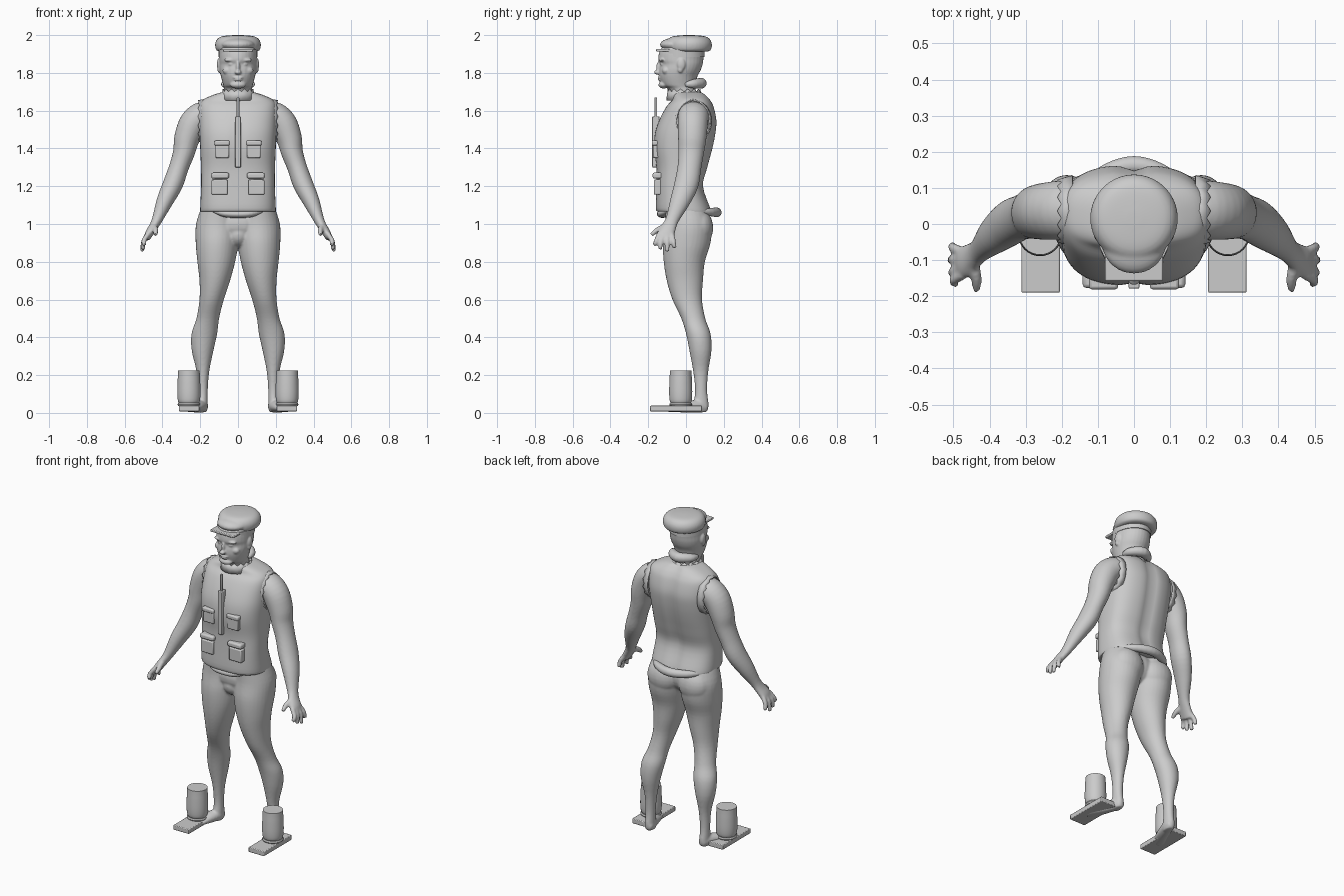
import bpy, bmesh, math
from mathutils import Vector, Matrix

cube = bpy.data.objects.get("Cube")
if cube:
    bpy.data.objects.remove(cube, do_unlink=True)

grey = bpy.data.materials.new("plain grey")
grey.use_nodes = True
COLOUR = (0.6, 0.6, 0.6, 1)
grey.diffuse_color = COLOUR
grey.node_tree.nodes["Principled BSDF"].inputs["Base Color"].default_value = COLOUR


def finish(bm, name, voxel=0, smooth=4, bevel=0, angle=40):
    """Turn a bmesh into an object, optionally fusing its volumes."""
    bmesh.ops.recalc_face_normals(bm, faces=bm.faces)
    me = bpy.data.meshes.new(name)
    bm.to_mesh(me)
    bm.free()
    me.materials.append(grey)
    ob = bpy.data.objects.new(name, me)
    bpy.context.collection.objects.link(ob)
    bpy.ops.object.select_all(action='DESELECT')
    ob.select_set(True)
    bpy.context.view_layer.objects.active = ob
    if bevel:
        mod = ob.modifiers.new("bevel", 'BEVEL')
        mod.width, mod.segments = bevel, 2
    if voxel:
        mod = ob.modifiers.new("fuse", 'REMESH')
        mod.mode, mod.voxel_size, mod.use_smooth_shade = 'VOXEL', voxel, True
        mod = ob.modifiers.new("soften", 'SMOOTH')
        mod.factor, mod.iterations = 0.5, smooth
    else:
        bpy.ops.object.shade_smooth_by_angle(angle=math.radians(angle))
    return ob


def spline(rows, steps=4):
    """Smoothly interpolate rows of numbers, passing through each row."""
    rows = [Vector(r) for r in rows]
    out = []
    for i in range(len(rows) - 1):
        a, b, c, d = (rows[min(max(i + k, 0), len(rows) - 1)] for k in (-1, 0, 1, 2))
        for k in range(steps):
            t = k / steps
            out.append(b + t / 2 * ((c - a) + t * ((2 * a - 5 * b + 4 * c - d)
                                                  + t * (3 * (b - c) + d - a))))
    return out + [rows[-1]]


def loft(bm, rows, power=2.0, flat=True, side=1, sides=32, steps=4):
    """Skin oval rings given as centre x, y, z, and two radii."""
    pts = spline(rows, steps)
    rings = []
    for i, p in enumerate(pts):
        c = Vector(p[:3])
        u, v = Vector((1, 0, 0)), Vector((0, 1, 0))
        if not flat:
            t = (Vector(pts[min(i + 1, len(pts) - 1)][:3])
                 - Vector(pts[max(i - 1, 0)][:3])).normalized()
            v = (v - t * v.dot(t)).normalized()
            u = v.cross(t)
        ring = []
        for k in range(sides):
            a = 2 * math.pi * k / sides
            ca, sa = math.cos(a), math.sin(a)
            co = (c + u * p[3] * math.copysign(abs(ca) ** (2 / power), ca)
                  + v * p[4] * math.copysign(abs(sa) ** (2 / power), sa))
            ring.append(bm.verts.new((co.x * side, co.y, co.z)))
        rings.append(ring)
    for r, s in zip(rings, rings[1:]):
        for k in range(sides):
            n = (k + 1) % sides
            bm.faces.new((r[k], r[n], s[n], s[k]))
    bm.faces.new(rings[0])
    bm.faces.new(rings[-1])


def spans(rows):
    """Convert z, x low, x high, y front, y back into loft rows."""
    return [((a + b) / 2, (f + k) / 2, z, (b - a) / 2, (k - f) / 2)
            for z, a, b, f, k in rows]


def blob(bm, centre, size):
    m = Matrix.Translation(centre) @ Matrix.Diagonal((*size, 1))
    bmesh.ops.create_uvsphere(bm, u_segments=24, v_segments=14, radius=1, matrix=m)


def box(name, lo, hi, bevel=0.006):
    bm = bmesh.new()
    lo, hi = Vector(lo), Vector(hi)
    m = Matrix.Translation((lo + hi) / 2) @ Matrix.Diagonal((*(hi - lo), 1))
    bmesh.ops.create_cube(bm, size=1, matrix=m)
    return finish(bm, name, bevel=bevel)


# Body: legs, hips, feet, arms and hands fused into one skin
bm = bmesh.new()
leg = spans([(1.1, 0, .19, -.11, .1), (1.0, -.01, .222, -.11, .135),
             (.9, -.002, .224, -.122, .13), (.8, .015, .215, -.118, .1),
             (.7, .042, .204, -.102, .09), (.6, .075, .204, -.072, .085),
             (.5, .1, .22, -.025, .102), (.42, .11, .246, 0, .13),
             (.33, .13, .245, .018, .135), (.22, .152, .22, .038, .118),
             (.12, .16, .215, .048, .112), (.04, .16, .215, .04, .12),
             (.005, .165, .21, .045, .11)])
foot = [(.185, .115, .03, .02, .02), (.19, .08, .035, .032, .034), (.215, .01, .032, .04, .03),
        (.245, -.06, .024, .045, .02), (.255, -.1, .018, .03, .012)]
arm = [(.13, .04, 1.58, .04, .06), (.18, .04, 1.58, .07, .08), (.235, .036, 1.535, .075, .08),
       (.27, .033, 1.455, .068, .075), (.286, .027, 1.38, .058, .068), (.313, .018, 1.3, .052, .063),
       (.345, .002, 1.21, .053, .064), (.388, -.032, 1.12, .044, .053),
       (.425, -.07, 1.03, .029, .036), (.445, -.088, .99, .024, .038),
       (.47, -.105, .95, .022, .045), (.483, -.112, .922, .017, .043)]
tips = [(-.145, .492, -.168, .888), (-.122, .503, -.138, .865),
        (-.098, .508, -.1, .853), (-.074, .503, -.06, .872)]
for s in (1, -1):
    loft(bm, leg, side=s)
    # The foot runs along y, so its rings are turned upright
    n = len(bm.verts)
    loft(bm, [(x, z, -y, a, b) for x, y, z, a, b in foot], side=s)
    bm.verts.ensure_lookup_table()
    for v in bm.verts[n:]:
        v.co.y, v.co.z = -v.co.z, max(v.co.y, .002)
    loft(bm, arm, flat=False, side=s)
    for y, tx, ty, tz in tips:
        loft(bm, [(.474, y * .9 - .01, .95, .013, .014),
                  (.499, (y + ty) / 2, .91, .0135, .0135),
                  (tx, ty, tz, .011, .011)], flat=False, side=s, sides=12)
    loft(bm, [(.447, -.1, .99, .016, .018), (.436, -.15, .968, .015, .016),
              (.437, -.184, .942, .011, .011)], flat=False, side=s, sides=12)
    blob(bm, (.105 * s, .068, .98), (.1, .076, .1))
blob(bm, (0, 0, 1.0), (.16, .11, .11))
blob(bm, (0, -.03, .945), (.07, .075, .07))
finish(bm, "body", voxel=.0065, smooth=5)

# Head and neck with face features
bm = bmesh.new()
skull = spans([(z, -w, w, f, b) for z, w, f, b in (
    (1.58, .085, -.06, .09), (1.66, .076, -.08, .07), (1.715, .074, -.095, .05),
    (1.735, .078, -.125, .05), (1.78, .09, -.142, .06), (1.815, .098, -.143, .078),
    (1.845, .1, -.138, .088), (1.872, .1, -.147, .092), (1.92, .098, -.138, .095),
    (1.95, .08, -.11, .08))])
loft(bm, skull)
blob(bm, (0, -.118, 1.737), (.042, .028, .02))
blob(bm, (0, -.15, 1.803), (.018, .02, .012))
blob(bm, (0, -.143, 1.828), (.011, .015, .034))
for z, w in ((1.775, .028), (1.764, .023)):
    blob(bm, (0, -.137, z), (w, .012, .0065))
for s in (1, -1):
    blob(bm, (.038 * s, -.126, 1.868), (.036, .016, .01))
    blob(bm, (.052 * s, -.106, 1.812), (.03, .021, .022))
    blob(bm, (.036 * s, -.123, 1.845), (.015, .012, .008))
    blob(bm, (.1 * s, -.025, 1.845), (.012, .022, .033))
    blob(bm, (.1 * s, -.03, 1.818), (.009, .014, .018))
finish(bm, "head", voxel=.0045, smooth=4)

# Cap with round crown, front lobe, band and stiff visor
bm = bmesh.new()
loft(bm, [(0, .016, z, r, r) for z, r in (
    (1.912, .095), (1.918, .112), (1.935, .12), (1.96, .12), (1.983, .106),
    (1.995, .078), (2.0, .02))], sides=40)
blob(bm, (0, -.055, 1.95), (.088, .083, .036))
finish(bm, "cap_crown", voxel=.006)
bm = bmesh.new()
loft(bm, [(0, -.02, z, .102, .119) for z in (1.885, 1.925)], steps=1)
finish(bm, "cap_band")
box("cap_visor", (-.08, -.158, 1.912), (.08, -.05, 1.926), .004)

# Vest with a groove along the spine and between the chest muscles
bm = bmesh.new()
loft(bm, spans([(z, -w, w, f, b) for z, w, f, b in (
    (1.065, .198, -.15, .135), (1.085, .2, -.16, .13), (1.2, .195, -.157, .092),
    (1.3, .196, -.157, .115), (1.4, .2, -.17, .142), (1.48, .204, -.165, .158),
    (1.55, .205, -.142, .163), (1.62, .203, -.105, .148), (1.655, .188, -.075, .13),
    (1.678, .145, -.068, .11), (1.695, .095, -.062, .09), (1.702, .06, -.05, .06))]),
    power=2.7, sides=64)
for v in bm.verts:
    if v.co.y > 0:
        v.co.y -= .016 * math.exp(-(v.co.x / .03) ** 2)
    else:
        v.co.y += .008 * math.exp(-(v.co.x / .025) ** 2 - ((v.co.z - 1.45) / .1) ** 2)
finish(bm, "vest", angle=60)


def ragged_ring(name, centre, inner, outer, axis, height, teeth=28):
    """A torn cloth edge: a band whose free rim zigzags."""
    bm = bmesh.new()
    loops = [[], []]
    for k in range(teeth):
        a = 2 * math.pi * k / teeth
        for loop, r, h in ((loops[0], inner, 0), (loops[1], outer, height * (.75 + .25 * (k % 2)))):
            p, q = r[0] * math.cos(a), r[1] * math.sin(a)
            off = Vector((h, p, q)) if axis == 'X' else Vector((p, q, h))
            loop.append(bm.verts.new(Vector(centre) + off))
    for k in range(teeth):
        n = (k + 1) % teeth
        bm.faces.new((loops[0][k], loops[0][n], loops[1][n], loops[1][k]))
    ob = finish(bm, name)
    mod = ob.modifiers.new("cloth", 'SOLIDIFY')
    mod.thickness, mod.offset = .005, 0


ragged_ring("collar", (0, -.01, 1.655), (.09, .092), (.08, .084), 'Z', .06)
for s, side in ((1, "left"), (-1, "right")):
    ragged_ring(side + "_armhole", (.17 * s, .036, 1.545), (.098, .115), (.086, .108), 'X', .042 * s)

# Rolled cloth behind the neck and folds at the hem
for name, pts in (
        ("neck_roll", [(-.077, -.005, 1.738, .012, .012), (-.06, .042, 1.742, .025, .026),
                       (0, .08, 1.745, .029, .03), (.06, .042, 1.742, .025, .026),
                       (.077, -.005, 1.738, .012, .012)]),
        ("front_fold", [(-.13, -.1, 1.068, .008, .01), (-.07, -.118, 1.056, .02, .03),
                        (0, -.124, 1.052, .02, .032), (.07, -.118, 1.056, .02, .03),
                        (.13, -.1, 1.068, .008, .01)]),
        ("back_fold", [(-.17, .06, 1.065, .012, .012), (-.1, .13, 1.063, .022, .022),
                       (0, .163, 1.062, .026, .026), (.1, .13, 1.063, .022, .022),
                       (.17, .06, 1.065, .012, .012)])):
    bm = bmesh.new()
    loft(bm, pts, flat=False, sides=20)
    finish(bm, name, voxel=.006)

# Pockets with flaps, feet plates and canisters on both sides
for s, side in ((1, "left"), (-1, "right")):
    def pair(name, x0, x1, y0, y1, z0, z1, bevel=.006):
        a, b = sorted((x0 * s, x1 * s))
        box(side + "_" + name, (a, y0, z0), (b, y1, z1), bevel)
    pair("chest_pocket", .047, .12, -.175, -.13, 1.35, 1.425)
    pair("chest_flap", .044, .125, -.181, -.13, 1.415, 1.442, .008)
    pair("waist_pocket", .055, .14, -.17, -.12, 1.155, 1.235)
    pair("waist_flap", .047, .142, -.177, -.12, 1.24, 1.272, .01)
    pair("foot_plate", .205, .312, -.19, .085, .008, .038, .004)
    bm = bmesh.new()
    loft(bm, [(.26, -.028, z, r, r) for z, r in ((.036, .056), (.044, .06), (.052, .056))],
         side=s, steps=2)
    finish(bm, side + "_canister_base")
    bm = bmesh.new()
    loft(bm, [(.26, -.028, z, r, r) for z, r in (
        (.045, .045), (.06, .057), (.1, .061), (.16, .06), (.2, .058), (.225, .057))], side=s)
    finish(bm, side + "_canister")

# Radio with thin antenna
box("radio", (-.015, -.179, 1.3), (.015, -.14, 1.57), .004)
box("radio_antenna", (-.007, -.167, 1.56), (.007, -.153, 1.67), .003)
